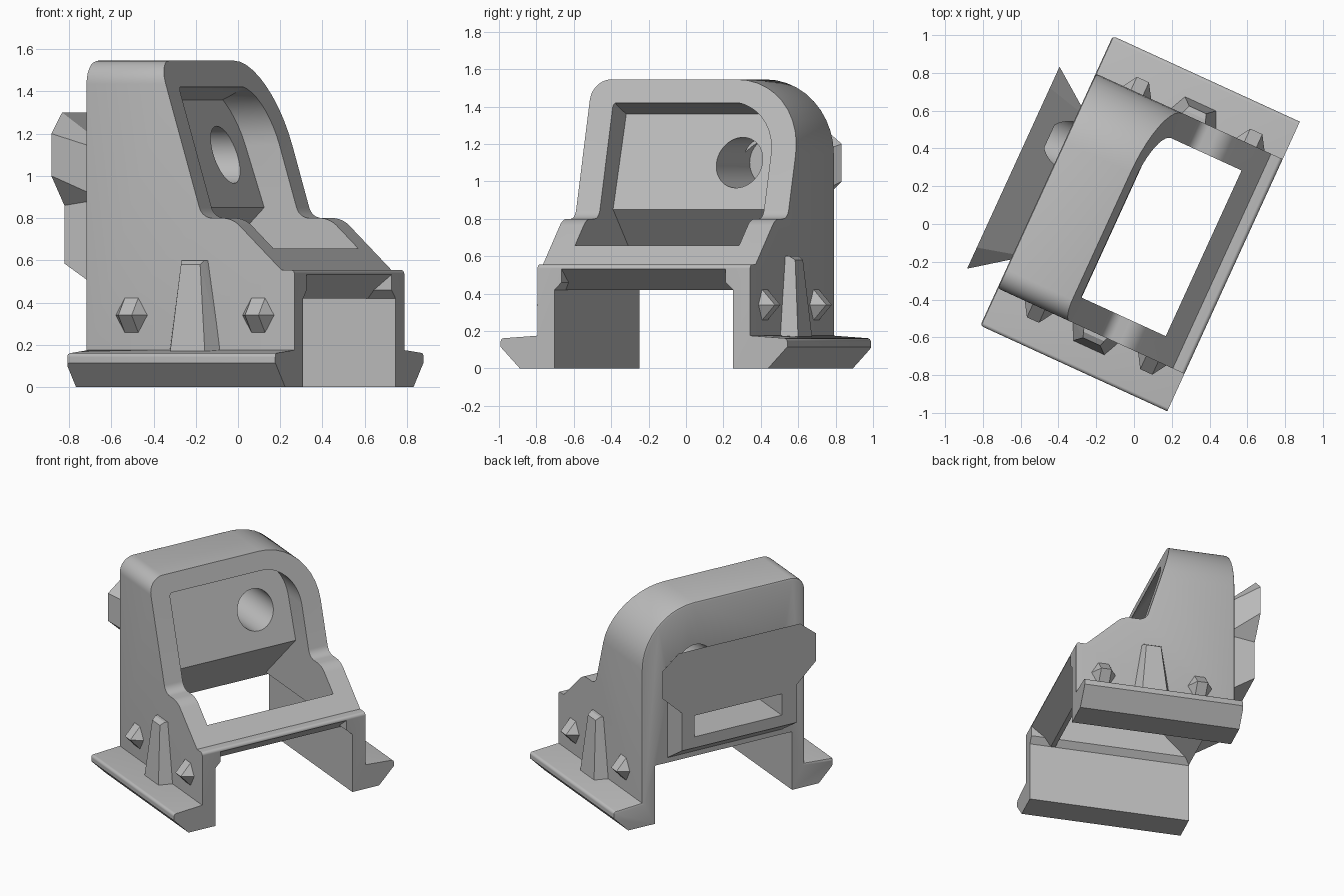
import bpy, bmesh, math
from mathutils import Vector, Matrix

if "Cube" in bpy.data.objects:
    bpy.data.objects.remove(bpy.data.objects["Cube"])

TURN = Matrix.Rotation(math.radians(-24.6), 4, 'Z')
MID = 0.015            # sideways offset of the bracket centre
BACK, FRONT = -0.516, 0.573
WALL = 0.625           # half width over the side walls

mat = bpy.data.materials.new("light_grey")
mat.use_nodes = True
GREY = (0.5, 0.5, 0.5, 1)
mat.diffuse_color = GREY
mat.node_tree.nodes["Principled BSDF"].inputs["Base Color"].default_value = GREY


def make(name, bm):
    bmesh.ops.recalc_face_normals(bm, faces=bm.faces)
    me = bpy.data.meshes.new(name)
    bm.to_mesh(me)
    bm.free()
    me.materials.append(mat)
    ob = bpy.data.objects.new(name, me)
    bpy.context.collection.objects.link(ob)
    return ob


def rounded(points, steps=10):
    """Outline whose corners (a, b, radius) are turned into arcs."""
    out = []
    for i, p in enumerate(points):
        c = Vector(p[:2])
        if len(p) < 3:
            out.append(c)
            continue
        d0 = (Vector(points[i - 1][:2]) - c).normalized()
        d1 = (Vector(points[(i + 1) % len(points)][:2]) - c).normalized()
        half = d0.angle(d1) / 2
        start = c + d0 * p[2] / math.tan(half)
        centre = c + (d0 + d1).normalized() * p[2] / math.sin(half)
        sweep = (start - centre).angle_signed(c + d1 * p[2] / math.tan(half) - centre)
        for k in range(steps + 1):
            out.append(centre + Matrix.Rotation(-sweep * k / steps, 2) @ (start - centre))
    return out


def prism(name, outline, place, lo, hi):
    """Extrude an outline; place(a, b, t) gives the 3D point."""
    bm = bmesh.new()
    ends = [[bm.verts.new(place(a, b, t)) for a, b in outline] for t in (lo, hi)]
    n = len(outline)
    bm.faces.new(ends[0])
    bm.faces.new(ends[1])
    for i in range(n):
        j = (i + 1) % n
        bm.faces.new((ends[0][i], ends[0][j], ends[1][j], ends[1][i]))
    return make(name, bm)


def across(a, b, t):
    return (t, a + MID, b)


def along(a, b, t):
    return (a, t, b)


def hull(name, points):
    bm = bmesh.new()
    for p in points:
        bm.verts.new(p)
    bmesh.ops.convex_hull(bm, input=bm.verts)
    return make(name, bm)


def apply_mod(ob, mod):
    with bpy.context.temp_override(object=ob, active_object=ob, selected_objects=[ob]):
        bpy.ops.object.modifier_apply(modifier=mod.name)


def combine(ob, other, op):
    mod = ob.modifiers.new(op, 'BOOLEAN')
    mod.operation, mod.solver, mod.object = op, 'EXACT', other
    apply_mod(ob, mod)
    bpy.data.objects.remove(other)


# Shell: cross-section with flanged feet, one tight and one broad shoulder
body = prism("bracket_body", rounded([
    (-0.73, 0), (0.73, 0), (0.843, 0.115), (0.843, 0.16, 0.02), (WALL, 0.175),
    (WALL, 1.545, 0.4), (-WALL, 1.545, 0.11), (-WALL, 0.175),
    (-0.843, 0.16, 0.02), (-0.843, 0.115)]), across, BACK, 1)
side = prism("side_cutter", rounded([
    (-1, -1), (FRONT, -1), (FRONT, 0.555, 0.02), (0.505, 0.555), (0.25, 0.8, 0.13),
    (0.093, 0.8, 0.07), (-0.13, 1.545), (-0.16, 2), (-1, 2)]), along, -2, 2)
combine(body, side, 'INTERSECT')

# Edge softening on the back rim and feet
bev = body.modifiers.new("soft_rim", 'BEVEL')
bev.width, bev.segments, bev.limit_method = 0.016, 2, 'WEIGHT'
weights = body.data.attributes.new("bevel_weight_edge", 'FLOAT', 'EDGE')
for e in body.data.edges:
    pts = [body.data.vertices[i].co for i in e.vertices]
    rim = all(p.x < BACK + 0.001 for p in pts)
    if rim and min(p.z for p in pts) > 0.01:
        weights.data[e.index].value = 1
apply_mod(body, bev)

# Hooked rear plate, flaring outward from the wall
OUT = -0.705
pts_up = [(OUT, 0.465, 1.3), (OUT, 0.588, 1.2), (OUT, 0.588, 1.0), (OUT, 0.44, 0.86),
          (-0.45, 0.40, 1.10), (-0.45, 0.40, 1.0), (-0.45, 0.40, 0.86)]
pts_low = [(OUT, 0.44, 0.9), (OUT, 0.44, 0.585), (-0.5, 0.44, 0.9), (-0.5, 0.44, 0.45)]
for name, pts in (("plate_head", pts_up), ("plate_stem", pts_low)):
    part = hull(name, [(u, s * v + 0.005, z) for u, v, z in pts for s in (1, -1)])
    combine(body, part, 'UNION')

# Cavity: sloped rear wall, hollow between the legs, bar kept at the front
cavity = prism("cavity_cutter", [
    (-0.26, 1.36), (-0.10, 1.42), (0.40, 1.42), (0.40, 0.42), (0.43, 0.42), (0.70, 0.632),
    (0.70, -0.1), (-0.9, -0.1), (-0.9, 0.04), (-0.09, 0.85)], along, -1, 1)
inner = prism("inner_cutter", rounded([
    (-0.525, -1), (0.525, -1), (0.525, 0.42), (0.48, 0.46), (0.48, 1.425, 0.28),
    (-0.485, 1.425, 0.03), (-0.485, 0.46), (-0.525, 0.42)]), across, -2, 2)
combine(cavity, inner, 'INTERSECT')
combine(body, cavity, 'DIFFERENCE')

# Blind round socket and rear slot
ring = [(0.22 + 0.135 * math.cos(k * math.tau / 48), 1.1 + 0.135 * math.sin(k * math.tau / 48))
        for k in range(48)]
combine(body, prism("socket_cutter", ring, across, -0.6, 0.2), 'DIFFERENCE')
slot = [(-0.335, 0.665), (0.335, 0.665), (0.335, 0.82), (-0.335, 0.82)]
combine(body, prism("slot_cutter", slot, across, -1, -0.36), 'DIFFERENCE')


# Side details: a tapered rib between two studs on each wall
def on_wall(s, u, out, z):
    return (u, MID + s * (WALL + out), z)


parts = [body]
for s, label in ((1, "left"), (-1, "right")):
    rib = [(w * t + 0.055, out, z) for w in (1, -1) for t, out, z in (
        (0.14, -0.02, 0.17), (0.075, -0.02, 0.6), (0.09, 0.085, 0.17),
        (0.05, 0.05, 0.58), (0.06, 0.02, 0.6))]
    parts.append(hull(label + "_rib", [on_wall(s, *p) for p in rib]))
    for u, place in ((-0.275, "rear"), (0.385, "front")):
        stud = [(u + w * a, out, 0.34 + b) for w in (1, -1) for a, out, b in (
            (0.082, 0, 0), (0.035, 0, 0.082), (0.035, 0, -0.082), (0.035, 0.075, 0),
            (0.03, -0.02, 0))]
        parts.append(hull(f"{label}_{place}_stud", [on_wall(s, *p) for p in stud]))

# Turn everything into place and shade
for ob in parts:
    ob.data.transform(TURN)
    ob.data.update()
bpy.ops.object.select_all(action='DESELECT')
body.select_set(True)
bpy.context.view_layer.objects.active = body
bpy.ops.object.shade_smooth_by_angle(angle=math.radians(25))
